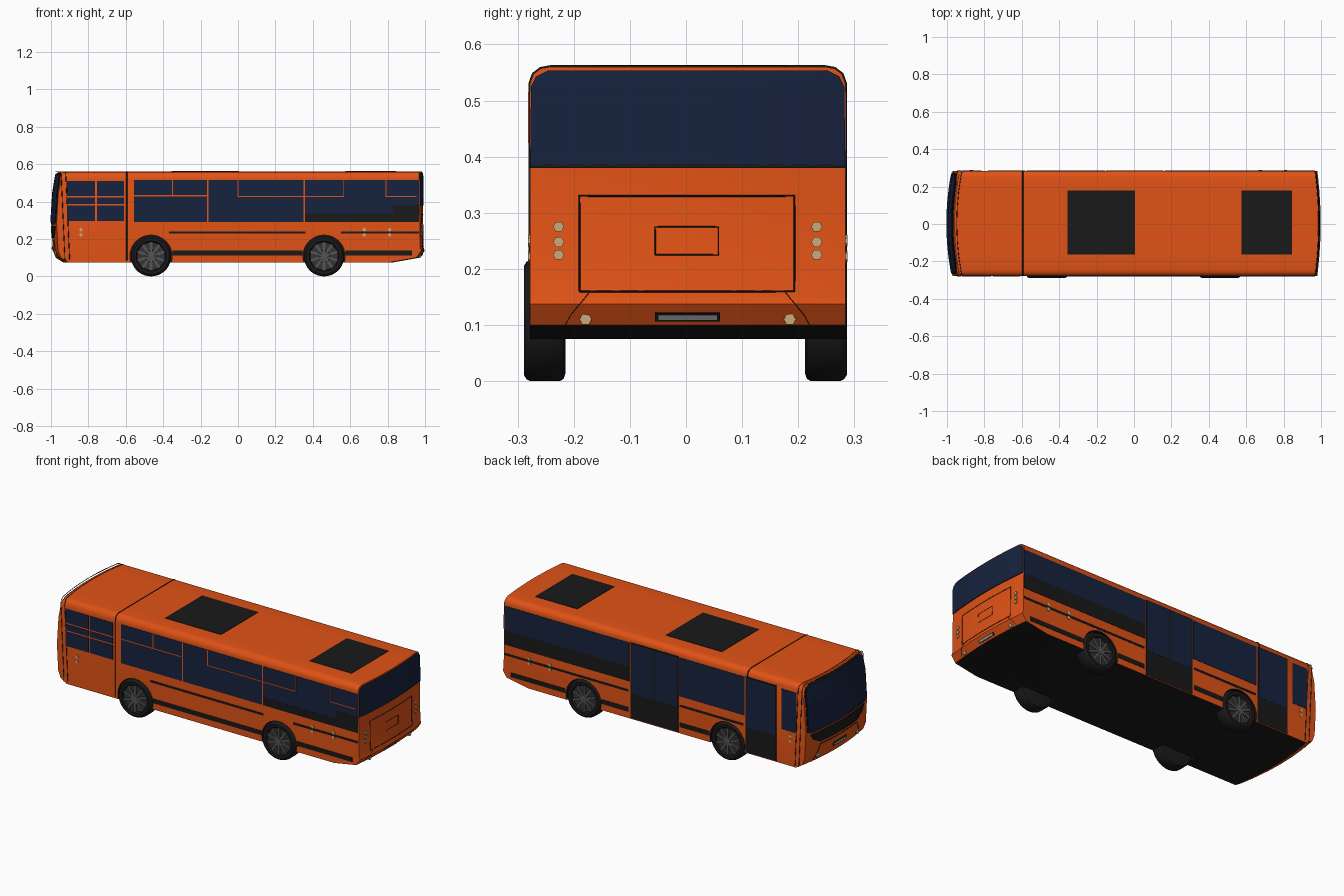
import bpy, bmesh, math
from mathutils import Matrix, Vector

if "Cube" in bpy.data.objects:
    bpy.data.objects.remove(bpy.data.objects["Cube"])

YC, HW = 0.003, 0.281            # body centre and half width
WHEEL_X, R = (-0.465, 0.46), 0.108


def mat(name, c):
    m = bpy.data.materials.new(name)
    m.diffuse_color = (*c, 1)
    m.use_nodes = True
    m.node_tree.nodes["Principled BSDF"].inputs["Base Color"].default_value = m.diffuse_color
    return m


ORANGE = mat("orange_paint", (0.75, 0.085, 0.008))
BLACK = mat("black_trim", (0.010, 0.010, 0.010))
GLASS = mat("navy_glass", (0.008, 0.016, 0.048))
LAMP = mat("lamp_beige", (0.60, 0.40, 0.20))
METAL = mat("rim_grey", (0.09, 0.09, 0.09))
DARK = mat("rim_dark", (0.035, 0.035, 0.035))
PLATE = mat("plate_grey", (0.35, 0.35, 0.35))


def make(name, bm, *mats, smooth=False):
    bmesh.ops.recalc_face_normals(bm, faces=bm.faces)
    me = bpy.data.meshes.new(name)
    bm.to_mesh(me)
    bm.free()
    ob = bpy.data.objects.new(name, me)
    bpy.context.collection.objects.link(ob)
    for m in mats:
        me.materials.append(m)
    if smooth:
        shade(ob)
    return ob


def activate(ob):
    bpy.ops.object.select_all(action='DESELECT')
    ob.select_set(True)
    bpy.context.view_layer.objects.active = ob


def shade(ob):
    activate(ob)
    bpy.ops.object.shade_smooth_by_angle(angle=math.radians(35))


# End profiles (z, x) on the centre line; both ends bow outward in plan
FRONT = [(.075, -.935), (.10, -.975), (.14, -.99), (.29, -.998), (.45, -.988), (.545, -.972), (.56, -.960)]
REAR = [(.10, .972), (.137, .998), (.155, .992), (.383, .989), (.53, .988), (.56, .985)]
ROOF = [(0, .56), (.09, .56), (.17, .56), (.245, .56), (.262, .557), (.275, .547), (HW, .53)]
SECTION = [(-y, z) for y, z in ROOF[:0:-1]] + ROOF


def bow(x, y):
    t = ((y - YC) / HW) ** 2
    return x + (0.028 if x < 0 else -0.018) * t


def end_x(end, y, z):
    p = FRONT if end < 0 else REAR
    z = min(max(z, p[0][0]), p[-1][0])
    for (z0, x0), (z1, x1) in zip(p, p[1:]):
        if z <= z1:
            return bow(x0 + (x1 - x0) * (z - z0) / (z1 - z0), y)


# Body shell: side profile lofted across the width
bm = bmesh.new()
slices = []
for y, top in SECTION:
    outline = FRONT + REAR[::-1] + [(.075, .83)]
    ring = []
    for z, x in outline:
        zz = z if z <= .45 else .45 + (z - .45) * (top - .45) / .11
        ring.append(bm.verts.new((bow(x, y + YC), y + YC, zz)))
    slices.append(ring)
for a, b in zip(slices, slices[1:]):
    for i in range(len(a)):
        j = (i + 1) % len(a)
        bm.faces.new((a[i], a[j], b[j], b[i]))
bm.faces.new(slices[0])
bm.faces.new(slices[-1])
bmesh.ops.recalc_face_normals(bm, faces=bm.faces)
for f in bm.faces:
    f.material_index = int(f.normal.z < -0.95)
body = make("body_shell", bm, ORANGE, BLACK)

# Wheel arches cut from the shell
bm = bmesh.new()
for x in WHEEL_X:
    for s in (-1, 1):
        bmesh.ops.create_cone(bm, cap_ends=True, segments=32, radius1=.113, radius2=.113, depth=.2,
                              matrix=Matrix.Translation((x, s * .30, R)) @ Matrix.Rotation(math.pi / 2, 4, 'X'))
for f in bm.faces:
    f.material_index = 1
cutter = make("wheel_arch_cutter", bm, ORANGE, BLACK)
cutter.hide_render = True
cutter.hide_set(True)
mod = body.modifiers.new("arches", 'BOOLEAN')
mod.object, mod.operation, mod.solver = cutter, 'DIFFERENCE', 'EXACT'
activate(body)
bpy.ops.object.modifier_apply(modifier="arches")
bpy.data.objects.remove(cutter)
shade(body)


def add_box(bm, lo, hi, m=Matrix()):
    lo, hi = Vector(lo), Vector(hi)
    bmesh.ops.create_cube(bm, size=1, matrix=m @ Matrix.Translation((lo + hi) / 2) @ Matrix.Diagonal((*(hi - lo), 1)))


def side_panels(name, side, rects, m, out):
    """Thin plates (x0, x1, z0, z1) on one side wall."""
    bm = bmesh.new()
    ys = sorted((YC + side * (HW - .006), YC + side * (HW + out)))
    for x0, x1, z0, z1 in rects:
        add_box(bm, (x0, ys[0], z0), (x1, ys[1], z1))
    return make(name, bm, m)


def end_panel(name, end, rows, m, out=.003, yc=YC):
    """Plate following an end surface; rows are (z, half width)."""
    bm, n, grid = bmesh.new(), 12, []
    for z, w in rows:
        ys = [yc + w * (2 * i / n - 1) for i in range(n + 1)]
        grid.append([bm.verts.new((end_x(end, y, z) + end * out, y, z)) for y in ys])
    for a, b in zip(grid, grid[1:]):
        for i in range(n):
            bm.faces.new((a[i], a[i + 1], b[i + 1], b[i]))
    ob = make(name, bm, m)
    s = ob.modifiers.new("thickness", 'SOLIDIFY')
    s.thickness, s.offset = .003, 0
    return ob


def line(name, pts, r, m=BLACK):
    cu = bpy.data.curves.new(name, 'CURVE')
    cu.dimensions, cu.bevel_depth, cu.bevel_resolution = '3D', r, 0
    sp = cu.splines.new('POLY')
    sp.points.add(len(pts) - 1)
    for p, co in zip(sp.points, pts):
        p.co = (*co, 1)
    cu.materials.append(m)
    ob = bpy.data.objects.new(name, cu)
    bpy.context.collection.objects.link(ob)


def end_line(name, end, pts, r=.0018):
    out = []
    for (y0, z0), (y1, z1) in zip(pts, pts[1:]):
        for i in range(9):
            y, z = y0 + (y1 - y0) * i / 8, z0 + (z1 - z0) * i / 8
            out.append((end_x(end, y, z) + end * .0005, y, z))
    line(name, out, r)


# Driver side windows and dividers
side_panels("driver_side_windows", -1, [
    (-.915, -.765, .43, .51), (-.755, -.61, .43, .51), (-.915, -.765, .387, .422), (-.755, -.61, .387, .422),
    (-.915, -.765, .295, .379), (-.755, -.61, .295, .379), (-.555, -.165, .29, .515),
    (-.157, .35, .29, .515), (.357, .968, .335, .515)], GLASS, .002)
side_panels("driver_side_lower_glazing", -1, [(.357, .83, .29, .335), (.83, .968, .29, .38)], BLACK, .003)
side_panels("driver_side_vent_frames", -1, [
    (-.555, -.165, .428, .434), (-.353, -.348, .43, .515), (0, .565, .424, .429), (-.002, .003, .426, .515),
    (.563, .568, .424, .515), (.79, .955, .424, .429), (.788, .793, .424, .515)], ORANGE, .0035)
side_panels("driver_side_trim", -1, [
    (-.37, .36, .229, .241), (-.35, .345, .112, .138), (.55, .968, .229, .241), (.575, .93, .112, .138)], BLACK, .002)

# Door side windows, doors and trim
side_panels("door_side_windows", 1, [
    (.165, .968, .375, .515), (-.575, -.155, .29, .515), (-.91, -.815, .275, .51)], GLASS, .002)
side_panels("door_side_lower_glazing", 1, [(.165, .968, .29, .375)], BLACK, .002)
side_panels("door_frames", 1, [(-.15, .158, .08, .52), (-.78, -.582, .08, .52)], BLACK, .002)
side_panels("door_glass", 1, [(-.143, -.001, .225, .513), (.009, .151, .225, .513), (-.773, -.589, .225, .513)], GLASS, .003)
side_panels("door_side_trim", 1, [
    (.17, .968, .229, .241), (.17, .345, .112, .138), (.575, .93, .112, .138),
    (-.57, -.16, .229, .241), (-.35, -.16, .112, .138)], BLACK, .002)

# Body seams running over the roof
for name, x, r in (("roof_seam", -.595, .003), ("front_seam_outer", -.955, .002), ("front_seam_inner", -.93, .002)):
    pts = [(y + YC, z) for y, z in SECTION]
    pts = [(YC - HW, .085)] + pts + [(YC + HW, .085)]
    line(name, [(x if x > -.9 else bow(x - .018, y) + .02 * (z < .1), y, z) for y, z in pts], r)

# Roof hatches
bm = bmesh.new()
for x0, x1 in ((-.355, .005), (.575, .845)):
    add_box(bm, (x0, -.163, .55), (x1, .178, .5625))
make("roof_hatches", bm, BLACK)

# Front end
end_panel("windshield_frame", -1, [(.278, .245), (.295, .27), (.29, .272), (.45, .272), (.51, .27), (.54, .256), (.553, .225)], BLACK, .001)
end_panel("windshield", -1, [(.287, .24), (.302, .264), (.45, .264), (.505, .262), (.535, .248), (.546, .22)], GLASS, .004)
end_panel("front_grille", -1, [(.205, .17), (.235, .225), (.27, .245)], BLACK, .002)
end_line("front_bumper_seam", -1, [(-.21, .10), (-.165, .19), (.17, .19), (.215, .10)])
end_panel("front_plate_frame", -1, [(.138, .058), (.160, .058)], BLACK, .002)
end_panel("front_plate", -1, [(.143, .052), (.155, .052)], PLATE, .004)

# Rear end
end_panel("rear_window_frame", 1, [(.380, HW), (.387, HW)], BLACK, .002)
end_panel("rear_window", 1, [(.385, .280), (.45, .280), (.525, .279), (.543, .270), (.553, .250)], GLASS, .002)
end_line("engine_hatch_seam", 1, [(-.19, .16), (.193, .16), (.193, .33), (-.19, .33), (-.19, .16)])
end_line("rear_recess_seam", 1, [(-.055, .225), (.058, .225), (.058, .275), (-.055, .275), (-.055, .225)], .0012)
end_line("rear_bumper_seam", 1, [(-.215, .10), (-.205, .118), (-.17, .161), (.175, .161), (.21, .118), (.22, .10)], .001)
end_panel("rear_plate_frame", 1, [(.107, .058), (.121, .058)], BLACK, .002)
end_panel("rear_plate", 1, [(.110, .052), (.118, .052)], PLATE, .004)

# Hexagonal lamps on all sides
bm = bmesh.new()


def lamp(loc, axis, r):
    bmesh.ops.create_cone(bm, cap_ends=True, segments=6, radius1=r, radius2=r, depth=.012,
                          matrix=Matrix.Translation(loc) @ Matrix.Rotation(math.pi / 2, 4, axis))


for s in (-1, 1):
    for z in (.225, .248, .275):
        lamp((end_x(1, s * .23, z), YC + s * .23, z), 'Y', .010)
    lamp((end_x(1, s * .18, .11), YC + s * .182, .11), 'Y', .011)
    lamp((end_x(-1, s * .18, .13), YC + s * .18, .13), 'Y', .014)
    for x in (-.84 if s < 0 else -.87, .675, .81):
        for z in (.222, .25):
            lamp((x, YC + s * (HW - .002), z), 'X', .010)
make("marker_lamps", bm, LAMP)


# Wheels: lathed tyre, dished rim, ten spokes and hub
def lathe(bm, profile, steps=36):
    vs = [bm.verts.new((0, y, r)) for y, r in profile]
    es = [bm.edges.new(e) for e in zip(vs, vs[1:])]
    bmesh.ops.spin(bm, geom=vs + es, cent=(0, 0, 0), axis=(0, 1, 0), angle=2 * math.pi, steps=steps)
    bmesh.ops.remove_doubles(bm, verts=bm.verts, dist=1e-5)


TYRE = [(.012, .074), (.001, .080), (0, .097), (.005, .105), (.012, R), (.064, R), (.071, .104), (.074, .095), (.074, 0)]
for side, face in ((-1, -.289), (1, .2865)):
    for x, pos in zip(WHEEL_X, ("front", "rear")):
        place = Matrix.Translation((x, face, R)) @ Matrix.Diagonal((1, -side, 1, 1))
        tag = f"{pos}_{'left' if side < 0 else 'right'}"
        for part, prof, m in (("tyre", TYRE, BLACK), ("rim_dish", [(.004, .080), (.012, .074), (.014, 0)], DARK)):
            bm = bmesh.new()
            lathe(bm, prof)
            bm.transform(place)
            make(f"{tag}_{part}", bm, m, smooth=True)
        bm = bmesh.new()
        for i in range(10):
            add_box(bm, (-.007, .005, .012), (.007, .016, .076), Matrix.Rotation(i * math.pi / 5, 4, 'Y'))
        lathe(bm, [(.016, .020), (.003, .018), (.002, 0)], 20)
        bm.transform(place)
        make(f"{tag}_spokes", bm, METAL)
